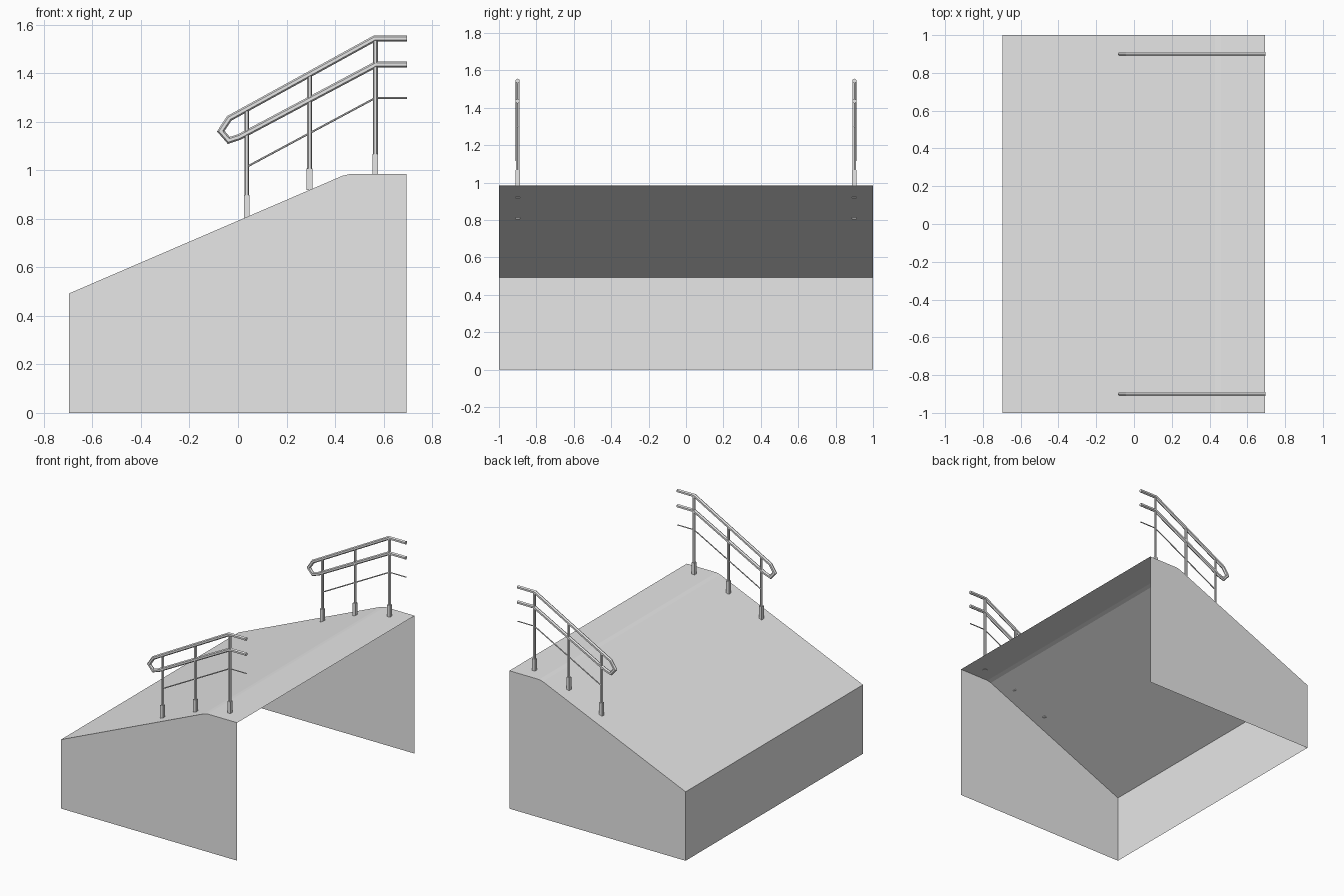
import bpy, bmesh, math
from mathutils import Vector

cube = bpy.data.objects.get("Cube")
if cube:
    bpy.data.objects.remove(cube, do_unlink=True)

grey = bpy.data.materials.new("plain grey")
grey.use_nodes = True
grey.diffuse_color = (0.8, 0.8, 0.8, 1)
grey.node_tree.nodes["Principled BSDF"].inputs["Base Color"].default_value = (0.8, 0.8, 0.8, 1)


def finish(name, bm, recalc=True):
    if recalc:
        bmesh.ops.recalc_face_normals(bm, faces=bm.faces)
    mesh = bpy.data.meshes.new(name)
    bm.to_mesh(mesh)
    bm.free()
    mesh.materials.append(grey)
    obj = bpy.data.objects.new(name, mesh)
    bpy.context.collection.objects.link(obj)
    return obj


def sweep(name, path, y, radius, sides=6, turn=0.0):
    """Mitred bar with a regular cross-section along an x-z path."""
    pts = [Vector(p) for p in path]
    bm = bmesh.new()
    rings = []
    for i, p in enumerate(pts):
        before = (p - pts[i - 1]).normalized() if i else (pts[1] - p).normalized()
        after = (pts[i + 1] - p).normalized() if i + 1 < len(pts) else before
        tangent = (before + after).normalized()
        normal = Vector((-tangent.y, tangent.x)) / tangent.dot(before)
        ring = []
        for k in range(sides):
            a = turn + math.tau * k / sides
            q = p + normal * radius * math.cos(a)
            ring.append(bm.verts.new((q.x, y + radius * math.sin(a), q.y)))
        rings.append(ring)
    for a, b in zip(rings, rings[1:]):
        for k in range(sides):
            n = (k + 1) % sides
            bm.faces.new((a[k], a[n], b[n], b[k]))
    bm.faces.new(rings[0])
    bm.faces.new(rings[-1])
    return finish(name, bm)


# Open shell: sloping deck, two side walls and the low end wall
LEFT, RIGHT, LOW, HIGH = -0.697, 0.694, 0.492, 0.984
profile = [(LEFT, 0), (LEFT, LOW), (0.43, 0.977), (0.46, HIGH), (RIGHT, HIGH), (RIGHT, 0)]
bm = bmesh.new()
front = [bm.verts.new((x, -1, z)) for x, z in profile]
back = [bm.verts.new((x, 1, z)) for x, z in profile]
bm.faces.new(front[::-1])
bm.faces.new(back)
for i in range(len(profile) - 2):
    bm.faces.new((front[i], front[i + 1], back[i + 1], back[i]))
finish("ramp_shell", bm, recalc=True)

# Handrails
END = 0.697
rail_path = [(END, 1.543), (0.563, 1.543), (-0.036, 1.214), (-0.071, 1.161),
             (-0.038, 1.123), (0.005, 1.137), (0.566, 1.435), (END, 1.435)]
rod_path = [(END, 1.298), (0.566, 1.298), (0.036, 1.014)]
# Each post: x, deck height, sleeve top, post top
posts = [(0.036, 0.804, 0.897, 1.245), (0.295, 0.918, 1.008, 1.388),
         (0.566, 0.982, 1.067, 1.535)]

for side, y in (("front", -0.89), ("back", 0.89)):
    y = math.copysign(0.9, y)
    sweep(side + "_handrail", rail_path, y, 0.0125)
    sweep(side + "_lower_rod", rod_path, y, 0.004)
    for n, (x, deck, sleeve, top) in enumerate(posts, 1):
        sweep(f"{side}_post_{n}", [(x, deck), (x, top)], y, 0.010)
        sweep(f"{side}_post_sleeve_{n}", [(x, deck), (x, sleeve)], y, 0.0165, 4, math.pi / 4)
